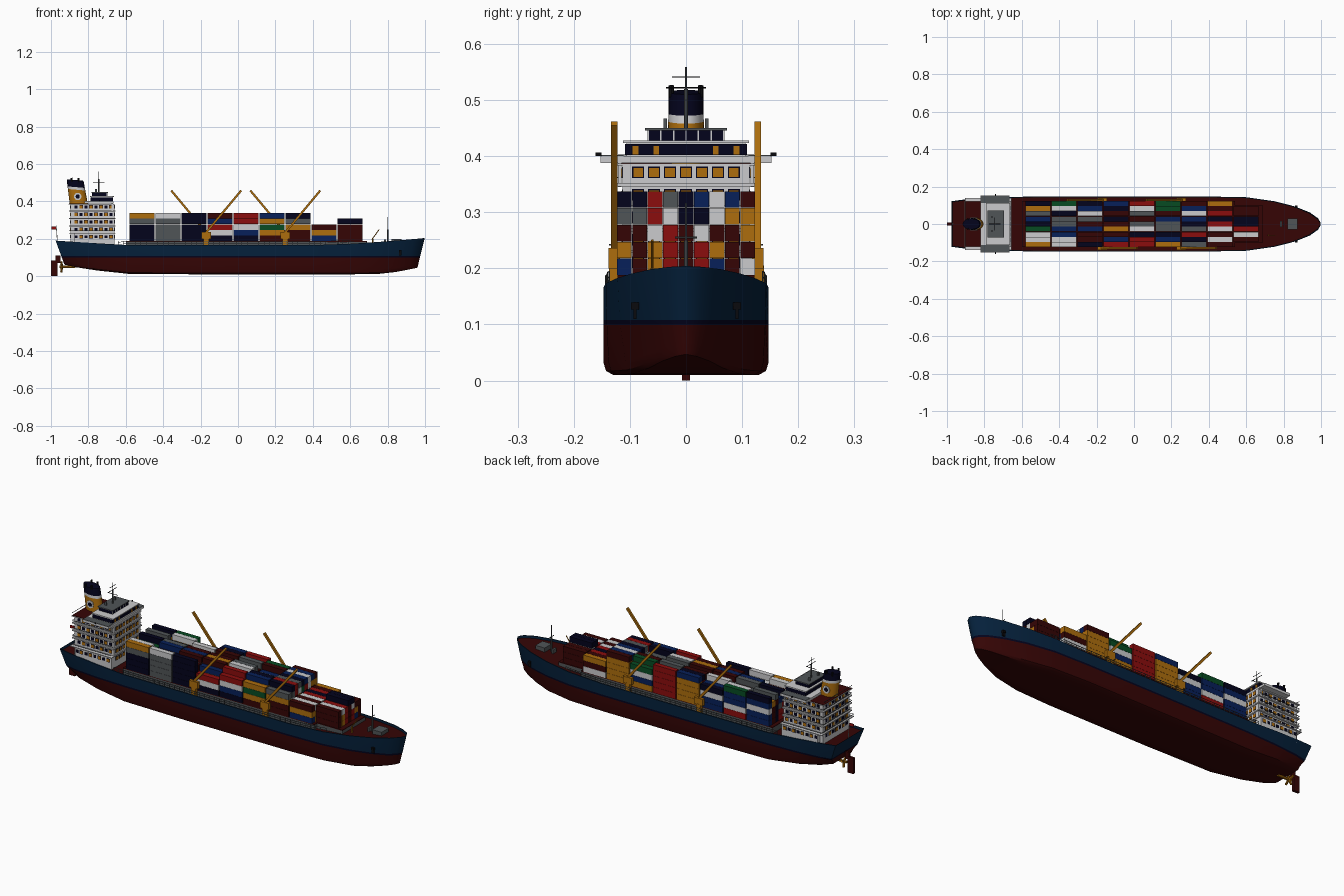
import bpy, bmesh, math, random
from mathutils import Vector, Matrix

random.seed(5)
if "Cube" in bpy.data.objects:
    bpy.data.objects.remove(bpy.data.objects["Cube"])

PALETTE = {
    "white": (0.6, 0.6, 0.61), "hull_blue": (0.0015, 0.015, 0.045),
    "dark_red": (0.036, 0.0015, 0.0015), "navy": (0.001, 0.001, 0.012),
    "gold": (0.42, 0.155, 0.004), "red": (0.26, 0.004, 0.004),
    "blue": (0.002, 0.014, 0.1), "green": (0.002, 0.07, 0.016),
    "grey": (0.08, 0.09, 0.095), "black": (0.003, 0.003, 0.004)}
MATS = {}
for key, rgb in PALETTE.items():
    m = bpy.data.materials.new(key)
    m.use_nodes = True
    m.diffuse_color = (*rgb, 1)
    m.node_tree.nodes["Principled BSDF"].inputs["Base Color"].default_value = (*rgb, 1)
    MATS[key] = m


def finish(name, bm, mats, smooth=False):
    bmesh.ops.recalc_face_normals(bm, faces=bm.faces)
    me = bpy.data.meshes.new(name)
    bm.to_mesh(me)
    bm.free()
    for key in mats:
        me.materials.append(MATS[key])
    ob = bpy.data.objects.new(name, me)
    bpy.context.collection.objects.link(ob)
    if smooth:
        bpy.ops.object.select_all(action='DESELECT')
        ob.select_set(True)
        bpy.context.view_layer.objects.active = ob
        bpy.ops.object.shade_smooth_by_angle(angle=math.radians(35))


def add_box(bm, x0, x1, y0, y1, z0, z1, index=0):
    mat = Matrix.Translation(((x0 + x1) / 2, (y0 + y1) / 2, (z0 + z1) / 2))
    mat = mat @ Matrix.Diagonal((x1 - x0, y1 - y0, z1 - z0, 1))
    for v in bmesh.ops.create_cube(bm, size=1, matrix=mat)["verts"]:
        for f in v.link_faces:
            f.material_index = index


def boxes(name, mat, items):
    bm = bmesh.new()
    for b in items:
        add_box(bm, *b)
    finish(name, bm, [mat])


def beams(name, mat, items, sides=8):
    # Round or square bars given as (start, end, radius)
    bm = bmesh.new()
    for p, q, r in items:
        p, q = Vector(p), Vector(q)
        turn = (q - p).to_track_quat('Z', 'Y').to_matrix().to_4x4()
        turn = Matrix.Translation((p + q) / 2) @ turn @ Matrix.Rotation(math.pi / 4, 4, 'Z')
        bmesh.ops.create_cone(bm, cap_ends=True, segments=sides, radius1=r, radius2=r,
                              depth=(q - p).length, matrix=turn)
    finish(name, bm, [mat], sides > 4)


# Hull: lofted sections coloured by height, with an inset deck
STATIONS = [(-.975, .122, .085, .062), (-.9, .132, .11, .048), (-.75, .142, .13, .03),
            (-.58, .146, .142, .012), (-.2, .147, .147, .01), (.4, .147, .147, .01),
            (.6, .143, .138, .01), (.75, .122, .108, .012), (.86, .094, .076, .022),
            (.94, .062, .047, .035), (.985, .03, .022, .043), (.998, .006, .005, .046)]


def sheer(x):
    return .166 + .024 * max(0, (-x - .6) / .375) + .038 * max(0, (x - .4) / .6) ** 1.5


def half_width(x):
    for a, b in zip(STATIONS, STATIONS[1:]):
        if a[0] <= x <= b[0]:
            return a[1] + (b[1] - a[1]) * (x - a[0]) / (b[0] - a[0])


bm = bmesh.new()
rings = []
for x, hw, hb, keel in STATIONS:
    top = sheer(x)
    rake = .055 * max(0, (-x - .75) / .225) - .037 * max(0, (x - .75) / .25)
    mid = hb + (hw - hb) * .65
    inner = max(hw - .005, hw * .6)
    half = [(hb * .5, keel), (hb * .88, keel), (hb * .97, keel + .007), (hb, keel + .022),
            (mid, .099), (mid + (hw - hb) * .08, .108), (hw, top), (inner, top),
            (inner, top - .012)]
    ring = half + [(-y, z) for y, z in reversed(half)]
    rings.append([bm.verts.new((x + rake * (top - z) / .15, y, z)) for y, z in ring])
n = len(rings[0])
for a, b in zip(rings, rings[1:]):
    for i in range(n):
        j = (i + 1) % n
        f = bm.faces.new((a[i], a[j], b[j], b[i]))
        k = min(i, n - 2 - i) if i < n - 1 else 0
        f.material_index = {4: 2, 5: 1, 6: 1, 7: 1}.get(k, 0)
for r in (rings[0], rings[-1]):
    for i in range(n // 2 - 1):
        f = bm.faces.new((r[i], r[i + 1], r[n - 2 - i], r[n - 1 - i]))
        f.material_index = 0 if i < 4 else 2 if i == 4 else 1
finish("hull", bm, ["dark_red", "hull_blue", "navy"], True)

# Rudder and propeller
boxes("rudder", "dark_red", [(-1, -.965, -.007, .007, 0, .085), (-.975, -.95, -.006, .006, .07, .11)])
blades = [((-.94, 0, .05), (-.945, .03 * math.cos(a), .05 + .03 * math.sin(a)), .006)
          for a in (i * math.pi / 2 + .4 for i in range(4))]
beams("propeller", "gold", blades + [((-.955, 0, .05), (-.87, 0, .05), .007)])

# Hatch coaming and deck fittings
BAY, LENGTH, FIRST, ROW, TIER = .139, .133, -.58, .0275, .03
boxes("hatch_coaming", "grey", [(FIRST - .02, .54, -.122, .122, .15, .184),
                                (.53, .69, -.098, .098, .15, .184)])
boxes("hatch_covers", "dark_red", [(FIRST - .02, .54, -.122, .122, .184, .188),
                                   (.53, .69, -.098, .098, .184, .188)])
boxes("bow_winch", "grey", [(.82, .875, -.03, .03, .17, .2), (.78, .79, -.015, .015, .17, .195)])
boxes("anchors", "black", [(.86, .874, s * .091 - .003, s * .091 + .003, .11, .14) for s in (-1, 1)]
      + [(.86, .874, s * .091 - .007, s * .091 + .007, .127, .139) for s in (-1, 1)])
rails = []
for s in (-1, 1):
    xs = [-.64 + .03 * i for i in range(43)]
    pts = [(x, s * (half_width(x) - .004), sheer(x)) for x in xs]
    rails += [((x, y, z - .005), (x, y, z + .02), .0014) for x, y, z in pts]
    for h in (.01, .02):
        rails += [((a[0], a[1], a[2] + h), (b[0], b[1], b[2] + h), .0013)
                  for a, b in zip(pts, pts[1:])]
beams("deck_rails", "grey", rails, 4)

# Containers: outer and forward stacks are listed bottom to top, the rest are mixed
CODES = {"w": "white", "d": "dark_red", "n": "navy", "g": "gold", "r": "red",
         "b": "blue", "e": "green", "s": "grey"}
NEAR = ["nnnsg", "ssssw", "nnnnn", "nwr", "nbwr", "dgeg"]
FAR = ["bbwbn", "rwbbe", "bbwn", "ggggb", "rrrrr", "gbwe"]
FORWARD = ["ddgs nnwsn dddrr ssgws nnben rrdrb wwwww dddgb ggggd",
           "bgd ggw ddd nnw rrr bbn ddr sbd wdg",
           "ddd ggw rrr dddn rrwn bgd ddd"]
keys = list(CODES)
stacks = bmesh.new()
for bay in range(9):
    if bay < 6:
        loads = [NEAR[bay]]
        for row in range(7):
            load = random.choice("dddrrnnbs") * random.choice((2, 3, 3))
            load += random.choice("wdrnbsg") + random.choice("wwnnnbbbrrddssge")
            loads.append(load)
        loads.append(FAR[bay])
    else:
        loads = FORWARD[bay - 6].split()
    x = FIRST + bay * BAY
    for row, load in enumerate(loads):
        y = (row - len(loads) // 2) * ROW
        for tier, code in enumerate(load):
            z = .188 + tier * TIER
            add_box(stacks, x, x + LENGTH, y - .0132, y + .0132, z, z + TIER - .0007, keys.index(code))
finish("containers", stacks, [CODES[k] for k in keys])

# Deck cranes: jibs lean forward on one side, aft on the other
for x in (-.17, .253):
    for side, lean in ((-1, 1), (1, -1)):
        y = side * .128
        tag = f"{'aft' if x < 0 else 'forward'}_{'right' if side < 0 else 'left'}"
        boxes("crane_base_" + tag, "gold", [
            (x - .014, x + .014, y - .009, y + .011, .155, .205),
            (x - .026, x + .026, y - .01, y + .01, .2, .236)])
        beams("crane_jib_" + tag, "gold", [((x - lean * .01, y, .222), (x + lean * .187, y, .458), .008)], 4)

# Accommodation block: wide lower deck, tiers and slabs
X0, X1, HALF, WIDE, FLOOR, STEP = -.895, -.66, .113, .132, .19, .04
boxes("house_walls", "white", [(X0, X1, -HALF, HALF, .165, .385), (X0 + .02, X1, -WIDE, WIDE, .165, .23)])
slabs = [(X0 - .008, X1 + .004, -.122, .122, FLOOR + STEP * i - .004, FLOOR + STEP * i + .002)
         for i in range(2, 5)]
slabs += [(X0 - .008, X1 + .004, -.138, .138, .228, .232)]
slabs += [(-.82, X1 - .005, -.152, .152, .388, .4), (X0 - .01, X1, -.122, .122, .383, .387)]
slabs += [(-.675, -.667, s * .118 - .003, s * .118 + .003, .345, .388) for s in (-1, 1)]
boxes("deck_slabs", "white", slabs)
boxes("aft_top_deck", "dark_red", [(X0 - .008, -.822, -.12, .12, .386, .389)])
boxes("wing_floor", "grey", [(-.818, -.667, s * .131 - .02, s * .131 + .02, .398, .402) for s in (-1, 1)])

# House windows on all four walls, each lit pane in a dark frame
lit, dim = [], []
for tier in range(5):
    z0 = FLOOR + STEP * tier + .013
    wall = WIDE if tier == 0 else HALF
    for i in range(7):
        y = (i - 3) * .0285
        for x in (X0, X1):
            group = lit if (x == X1 or (i + tier) % 2) else dim
            group.append((x - .002, x + .002, y - .0085, y + .0085, z0, z0 + .016))
    for i in range(8):
        x = X0 + .03 + i * .0265
        for s in (-1, 1):
            (lit if (i + tier // 2) % 2 else dim).append(
                (x - .008, x + .008, s * wall - .002, s * wall + .002, z0, z0 + .015))
boxes("lit_windows", "gold", lit)
boxes("dark_windows", "navy", dim)
frames = []
for a, b, c, d, e, f in lit:
    gx, gy = (-.0006, .0022) if b - a < .005 else (.0022, -.0006)
    frames.append((a - gx, b + gx, c - gy, d + gy, e - .0022, f + .0022))
boxes("window_frames", "navy", frames)

# House rails
posts = []
for tier in range(1, 6):
    z = FLOOR + STEP * tier + .012
    out = .136 if tier == 1 else .121
    corners = [(X0 - .007, -out, z), (X1, -out, z), (X1, out, z), (X0 - .007, out, z)]
    for i in ((0, 2, 3) if tier < 5 else (3,)):
        posts.append((corners[i], corners[(i + 1) % 4], .0013))
beams("house_rails", "grey", posts, 4)

# Wheelhouse and upper lookout
boxes("wheelhouse", "white", [(-.785, -.672, -.106, .106, .4, .424)])
boxes("wheelhouse_glass", "navy", [(-.788, -.669, -.109, .109, .402, .422)])
boxes("wheelhouse_lit_panes", "gold", [(-.67, -.667, y - .005, y + .005, .403, .418)
                                       for y in (-.09, -.053, .053, .09)])
boxes("wheelhouse_roof", "white", [(-.792, -.664, -.112, .112, .423, .428)])
boxes("lookout", "navy", [(-.78, -.7, -.068, .068, .428, .447)])
boxes("lookout_posts", "white", [(-.702, -.698, y - .0012, y + .0012, .428, .447)
                                 for y in (-.067, -.045, -.022, 0, .022, .045, .067)])
boxes("lookout_roof", "grey", [(-.784, -.695, -.073, .073, .446, .45)])
boxes("roof_lockers", "grey", [(-.765, -.755, s * .037 - .003, s * .037 + .003, .45, .467) for s in (-1, 1)])
boxes("wing_lamps", "black", [(-.742, -.738, s * .156 - .005, s * .156 + .005, .4, .406) for s in (-1, 1)])

# Masts and flag
beams("radar_mast", "grey", [((-.745, 0, .45), (-.745, 0, .52), .004), ((-.745, 0, .52), (-.745, 0, .559), .0018)])
beams("radar_bars", "black", [((-.745, -.025, .541), (-.745, .025, .541), .0013),
                              ((-.745, -.036, .522), (-.745, .036, .522), .0014),
                              ((-.775, 0, .5), (-.715, 0, .5), .0015)])
beams("foremast", "grey", [((.8, 0, .17), (.8, 0, .25), .004), ((.8, 0, .25), (.8, 0, .316), .002),
                           ((.8, -.02, .255), (.8, .02, .255), .0018)])
beams("bow_davit", "gold", [((.72, -.06, .165), (.72, -.06, .2), .004), ((.715, -.06, .195), (.755, -.06, .25), .0025)])
beams("flagpole", "white", [((-.965, 0, .175), (-.972, 0, .272), .0018)])
boxes("flag", "red", [(-.998, -.971, -.001, .001, .25, .266)])

# Funnel: raked oval with coloured bands
bm = bmesh.new()
levels = [(.385, 0), (.462, 0), (.476, 1), (.514, 2)]
loops = []
for z, _ in levels:
    cx = -.851 - .02 * (z - .385) / .13
    r = .049 - .004 * (z - .385) / .13
    loops.append([bm.verts.new((cx + r * math.cos(a), r * .68 * math.sin(a), z - .004 * math.cos(a)))
                  for a in (2 * math.pi * i / 24 for i in range(24))])
for k, (a, b) in enumerate(zip(loops, loops[1:])):
    for i in range(24):
        j = (i + 1) % 24
        bm.faces.new((a[i], a[j], b[j], b[i])).material_index = levels[k + 1][1]
bm.faces.new(loops[-1]).material_index = 2
finish("funnel", bm, ["gold", "white", "navy"], True)
beams("funnel_discs", "white", [((-.857, s * .03, .426), (-.857, s * .034, .426), .02) for s in (-1, 1)], 20)
beams("funnel_disc_centres", "navy", [((-.857, s * .033, .426), (-.857, s * .035, .426), .011) for s in (-1, 1)], 20)
beams("exhaust_pipes", "black", [((-.87 + dx, y, .505), (-.872 + dx, y, .526), .005)
                                 for dx in (-.018, .018) for y in (-.026, .026)])
